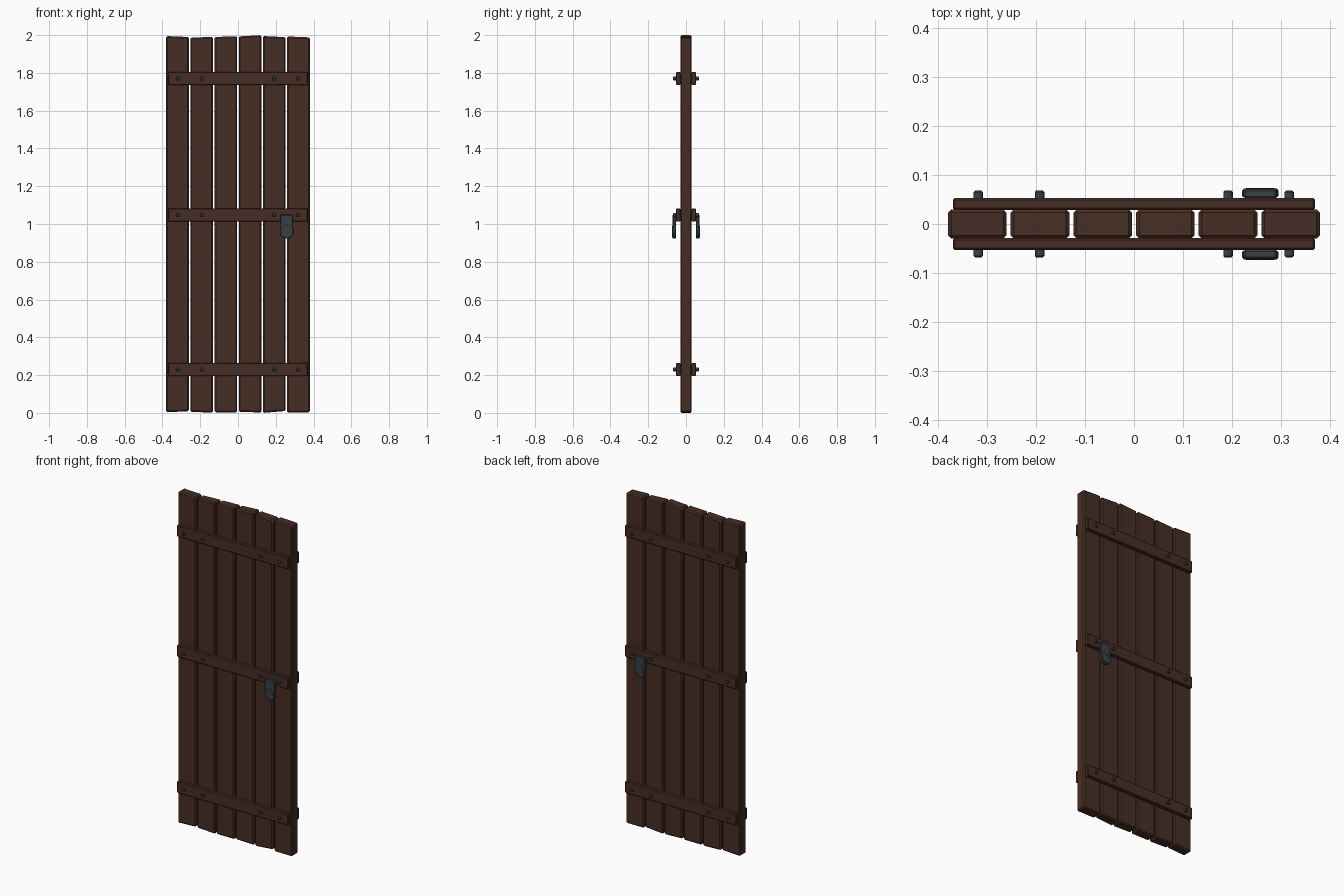
import bpy, bmesh, math
from mathutils import Matrix

if "Cube" in bpy.data.objects:
    bpy.data.objects.remove(bpy.data.objects["Cube"])


def material(name, rgb):
    m = bpy.data.materials.new(name)
    m.diffuse_color = (*rgb, 1)
    m.use_nodes = True
    m.node_tree.nodes["Principled BSDF"].inputs["Base Color"].default_value = m.diffuse_color
    return m


WOOD = material("dark brown wood", (0.064, 0.027, 0.018))
METAL = material("dark iron", (0.040, 0.052, 0.062))


def finish(bm, name, mat, bevel=0):
    if bevel:
        bmesh.ops.bevel(bm, geom=bm.edges[:], offset=bevel, segments=1,
                        affect='EDGES', clamp_overlap=True)
    bmesh.ops.recalc_face_normals(bm, faces=bm.faces[:])
    me = bpy.data.meshes.new(name)
    bm.to_mesh(me)
    bm.free()
    me.materials.append(mat)
    ob = bpy.data.objects.new(name, me)
    bpy.context.collection.objects.link(ob)
    return ob


def prism(name, profile, y0, y1, mat, bevel):
    """Extrude an x-z outline from y0 to y1."""
    bm = bmesh.new()
    face = bm.faces.new([bm.verts.new((x, y0, z)) for x, z in profile])
    ext = bmesh.ops.extrude_face_region(bm, geom=[face])
    verts = [v for v in ext["geom"] if isinstance(v, bmesh.types.BMVert)]
    bmesh.ops.translate(bm, verts=verts, vec=(0, y1 - y0, 0))
    return finish(bm, name, mat, bevel)


def circle(cx, cz, r, n, a0=0.0):
    return [(cx + r * math.cos(a0 + math.tau * i / n),
             cz + r * math.sin(a0 + math.tau * i / n)) for i in range(n)]


# planks with slightly uneven ends: bottom left, bottom right, top right, top left
ends = [(0.003, 0.009, 1.990, 1.995), (0.006, 0.001, 1.991, 1.986),
        (0.003, 0.003, 1.994, 1.990), (0.006, 0.002, 2.000, 1.993),
        (0.000, 0.010, 1.989, 1.995), (0.002, 0.002, 1.988, 1.993)]
for i, (bl, br, tr, tl) in enumerate(ends):
    x = -0.32 + 0.128 * i
    prism(f"plank_{i + 1}", [(x - 0.06, bl), (x + 0.06, br), (x + 0.06, tr), (x - 0.06, tl)],
          -0.03, 0.03, WOOD, 0.007)

for side, s in (("front", -1), ("back", 1)):
    # cross braces with bolts
    for level, z in (("bottom", 0.23), ("middle", 1.048), ("top", 1.77)):
        prism(f"{side}_{level}_brace",
              [(-0.37, z - 0.035), (0.37, z - 0.035), (0.37, z + 0.035), (-0.37, z + 0.035)],
              s * 0.029, s * 0.053, WOOD, 0.004)
        for j, x in enumerate((-0.318, -0.193, 0.192, 0.317)):
            prism(f"{side}_{level}_bolt_{j + 1}", circle(x, z, 0.0105, 8, math.pi / 8),
                  s * 0.050, s * 0.068, METAL, 0.003)
    # latch plate with round lower end
    cx, cz, r = 0.258, 0.96, 0.034
    tab = [(cx - r, 1.05), (cx + r, 1.05), (cx + r, cz), (cx - r, cz)]
    prism(f"{side}_latch_plate", tab, s * 0.052, s * 0.071, METAL, 0.004)
    prism(f"{side}_latch_disc", circle(cx, cz, 0.038, 16), s * 0.054, s * 0.072, METAL, 0.004)
    # raised ring on the disc
    bm = bmesh.new()
    n = 16
    section = [(0.029, 0.070), (0.029, 0.074), (0.021, 0.074), (0.021, 0.070)]
    rings = [[bm.verts.new((cx + rr * math.cos(math.tau * i / n), s * y,
                            cz + rr * math.sin(math.tau * i / n))) for rr, y in section]
             for i in range(n)]
    for i in range(n):
        a, b = rings[i], rings[(i + 1) % n]
        for k in range(4):
            bm.faces.new((a[k], a[(k + 1) % 4], b[(k + 1) % 4], b[k]))
    finish(bm, f"{side}_latch_ring", METAL)
